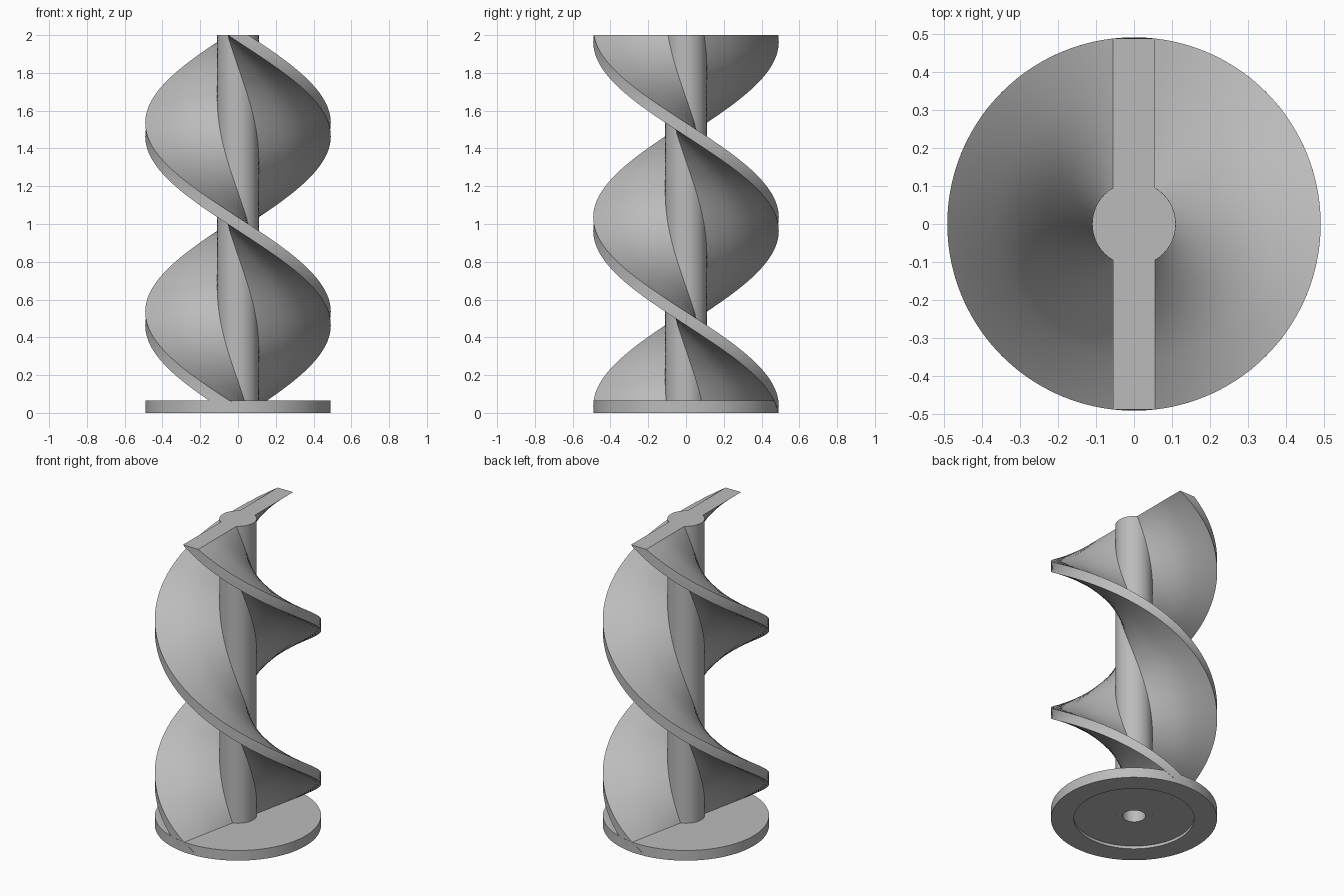
import bpy, bmesh
from math import pi, sin, cos, radians
from mathutils import Matrix, Vector

cube = bpy.data.objects.get("Cube")
if cube:
    bpy.data.objects.remove(cube, do_unlink=True)

RADIUS, CORE, HALF_BAR, TIP, HEIGHT = 0.49, 0.11, 0.055, 0.488, 2.0
LAYERS = 160

grey = bpy.data.materials.new("plain grey")
grey.use_nodes = True
colour = (0.5, 0.5, 0.5, 1)
grey.diffuse_color = colour
grey.node_tree.nodes["Principled BSDF"].inputs["Base Color"].default_value = colour


def loft(name, rings):
    """Solid skinned through rings of equal point count, capped at both ends."""
    bm = bmesh.new()
    loops = [[bm.verts.new(p) for p in ring] for ring in rings]
    n = len(loops[0])
    for low, high in zip(loops, loops[1:]):
        for i in range(n):
            j = (i + 1) % n
            bm.faces.new((low[i], low[j], high[j], high[i]))
    bm.faces.new(loops[0][::-1])
    bm.faces.new(loops[-1])
    bmesh.ops.recalc_face_normals(bm, faces=bm.faces)
    mesh = bpy.data.meshes.new(name)
    bm.to_mesh(mesh)
    bm.free()
    mesh.materials.append(grey)
    obj = bpy.data.objects.new(name, mesh)
    bpy.context.collection.objects.link(obj)
    return obj


def circle(r, z, n=128):
    return [Vector((r * cos(2 * pi * i / n), r * sin(2 * pi * i / n), z)) for i in range(n)]


def blade_section():
    """Round core with a straight bar across it, made from one half turned about."""
    half = [Vector((CORE * cos(a), CORE * sin(a), 0))
            for a in (radians(-60 + 7.5 * i) for i in range(17))]
    root = half[-1].y
    half += [Vector((HALF_BAR, root + (TIP - root) * t, 0)) for t in (1 / 3, 2 / 3, 1)]
    half += [Vector((-HALF_BAR, root + (TIP - root) * t, 0)) for t in (1, 2 / 3, 1 / 3)]
    return half + [Matrix.Rotation(pi, 3, "Z") @ p for p in half]


# Twisted blade: one full clockwise turn over the height
section = blade_section()
rings = []
for k in range(LAYERS + 1):
    t = k / LAYERS
    turn = Matrix.Rotation(-2 * pi * t, 3, "Z")
    rings.append([turn @ p + Vector((0, 0, HEIGHT * t)) for p in section])
blade = loft("twisted_blade", rings)

# Round base plate
base = loft("base_plate", [circle(RADIUS, 0), circle(RADIUS, 0.066)])

# Shallow recess and centre hole in the underside
cutter = loft("underside_cutter", [circle(0.355, -0.1), circle(0.355, 0.018),
                                   circle(0.068, 0.018), circle(0.068, 0.25)])
cutter.hide_render = True

for obj in (blade, base):
    bpy.ops.object.select_all(action="DESELECT")
    obj.select_set(True)
    bpy.context.view_layer.objects.active = obj
    cut = obj.modifiers.new("underside cut", "BOOLEAN")
    cut.operation, cut.solver, cut.object = "DIFFERENCE", "EXACT", cutter
    bpy.ops.object.modifier_apply(modifier=cut.name)
    bpy.ops.object.shade_smooth_by_angle(angle=radians(30))

bpy.data.objects.remove(cutter, do_unlink=True)
